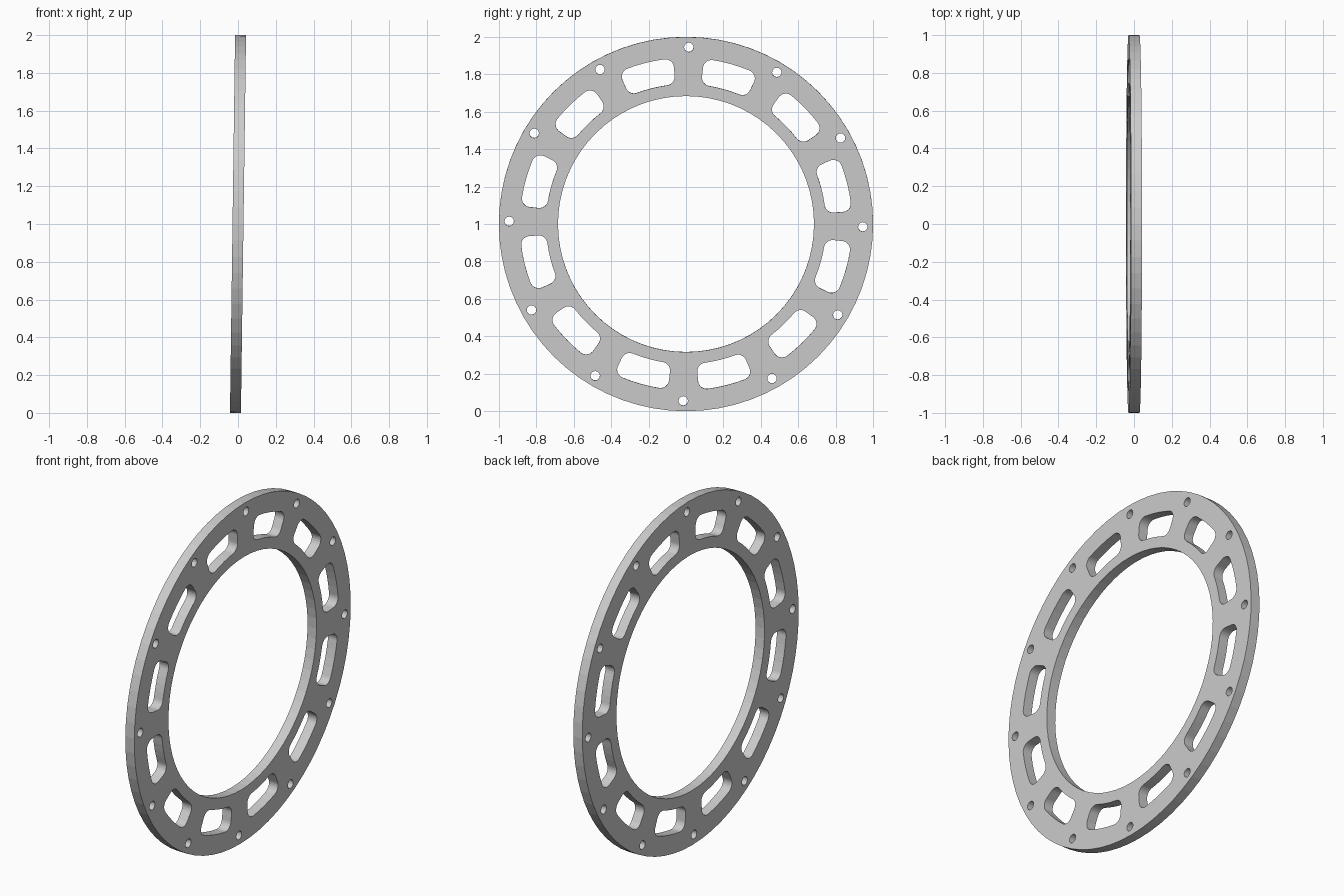
import bpy, bmesh, math
from mathutils import Matrix

if "Cube" in bpy.data.objects:
    bpy.data.objects.remove(bpy.data.objects["Cube"])

THICKNESS = 0.058
COUNT = 12
TWIST = math.radians(-0.9)   # angular offset of the hole pattern
TILT = 0.0135                # slight lean of the ring


def polar(r, a):
    return (r * math.cos(a), r * math.sin(a))


def circle(cx, cy, r, n):
    return [(cx + r * math.cos(2 * math.pi * i / n),
             cy + r * math.sin(2 * math.pi * i / n)) for i in range(n)]


def slot(mid, r0=0.748, r1=0.888, half=math.radians(9.7), c=0.046):
    """Curved slot with rounded corners, centred on angle mid."""
    pts = []
    # corner: arc radius of centre, side of the slot, start direction
    for r, side, start in ((r1 - c, -1, -90), (r1 - c, 1, 0),
                           (r0 + c, 1, 90), (r0 + c, -1, 180)):
        a = mid + side * (half - math.asin(c / r))
        cx, cy = polar(r, a)
        for k in range(7):
            d = a + math.radians(start + 15 * k)
            pts.append((cx + c * math.cos(d), cy + c * math.sin(d)))
        # long sides follow the ring
        edge = {(r1 - c, -1): r1, (r0 + c, 1): r0}.get((r, side))
        if edge:
            for k in (1, 2, 3):
                pts.append(polar(edge, a + (mid - a) * k / 2))
    return pts


# Outlines: outer rim, bore, bolt holes, slots
outlines = [circle(0, 0, 1.0, 72), circle(0, 0, 0.684, 72)]
for i in range(COUNT):
    a = TWIST + 2 * math.pi * i / COUNT
    outlines.append(circle(*polar(0.945, a), 0.025, 16))
    outlines.append(slot(a + math.pi / COUNT))

# Filled, extruded profile
curve = bpy.data.curves.new("ring_plate", 'CURVE')
curve.dimensions = '2D'
curve.fill_mode = 'BOTH'
curve.extrude = THICKNESS / 2
for pts in outlines:
    s = curve.splines.new('POLY')
    s.points.add(len(pts) - 1)
    for p, (x, y) in zip(s.points, pts):
        p.co = (x, y, 0, 1)
    s.use_cyclic_u = True
ring = bpy.data.objects.new("ring_plate", curve)
bpy.context.collection.objects.link(ring)
bpy.context.view_layer.objects.active = ring
ring.select_set(True)
bpy.ops.object.convert(target='MESH')
ring = bpy.context.view_layer.objects.active
ring.name = "ring_plate"

# Weld, stand upright facing sideways, lean slightly
bm = bmesh.new()
bm.from_mesh(ring.data)
bmesh.ops.remove_doubles(bm, verts=bm.verts, dist=1e-5)
bmesh.ops.recalc_face_normals(bm, faces=bm.faces)
bm.transform(Matrix.Translation((0, 0, 1)) @ Matrix.Rotation(TILT, 4, 'Y')
             @ Matrix.Rotation(math.pi / 2, 4, 'Z') @ Matrix.Rotation(math.pi / 2, 4, 'X'))
for f in bm.faces:
    f.smooth = False
bm.to_mesh(ring.data)
bm.free()

# Plain grey metal
mat = bpy.data.materials.new("light_grey")
mat.diffuse_color = (0.6, 0.6, 0.6, 1)
mat.use_nodes = True
mat.node_tree.nodes["Principled BSDF"].inputs["Base Color"].default_value = mat.diffuse_color
ring.data.materials.clear()
ring.data.materials.append(mat)
